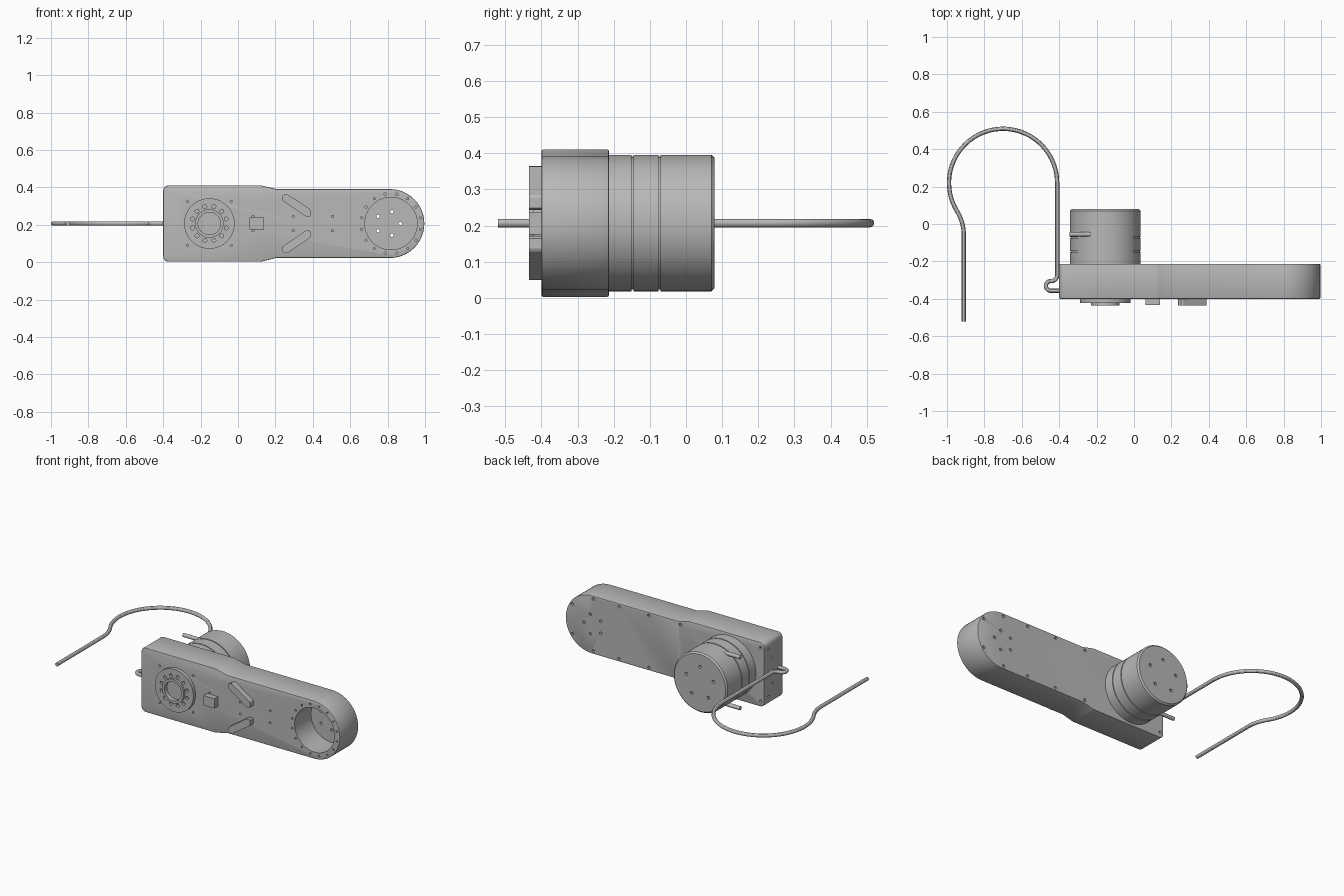
import bpy, bmesh
from math import sin, cos, pi, radians, acos
from mathutils import Matrix, Vector

if "Cube" in bpy.data.objects:
    bpy.data.objects.remove(bpy.data.objects["Cube"])

grey = bpy.data.materials.new("plain_grey")
grey.use_nodes = True
grey.diffuse_color = (0.48, 0.48, 0.48, 1)
grey.node_tree.nodes["Principled BSDF"].inputs["Base Color"].default_value = (0.48, 0.48, 0.48, 1)

MID = 0.207                 # height of the main axis
FRONT, BACK = -0.40, -0.213  # arm housing faces
MOTOR_X, END_X = -0.153, 0.812


def activate(ob):
    bpy.ops.object.select_all(action='DESELECT')
    ob.select_set(True)
    bpy.context.view_layer.objects.active = ob


def make(name, bm):
    bmesh.ops.recalc_face_normals(bm, faces=bm.faces)
    me = bpy.data.meshes.new(name)
    bm.to_mesh(me)
    bm.free()
    ob = bpy.data.objects.new(name, me)
    bpy.context.collection.objects.link(ob)
    me.materials.append(grey)
    return ob


def smooth(ob):
    activate(ob)
    bpy.ops.object.shade_smooth_by_angle(angle=radians(30))


def arc(cx, cy, r, a0, a1, n):
    return [(cx + r * cos(radians(a0 + (a1 - a0) * i / n)),
             cy + r * sin(radians(a0 + (a1 - a0) * i / n))) for i in range(n + 1)]


def prism(name, outline, y0, y1):
    bm = bmesh.new()
    face = bm.faces.new([bm.verts.new((x, y0, z)) for x, z in outline])
    ext = bmesh.ops.extrude_face_region(bm, geom=[face])["geom"]
    verts = [v for v in ext if isinstance(v, bmesh.types.BMVert)]
    bmesh.ops.translate(bm, verts=verts, vec=(0, y1 - y0, 0))
    return make(name, bm)


def lathe(name, profile, x, steps=72):
    # profile of (radius, y) turned about the y axis
    bm = bmesh.new()
    vs = [bm.verts.new((r, y, 0)) for r, y in profile]
    es = [bm.edges.new(p) for p in zip(vs, vs[1:])]
    bmesh.ops.spin(bm, geom=vs + es, cent=(0, 0, 0), axis=(0, 1, 0),
                   angle=2 * pi, steps=steps, use_duplicate=False)
    bmesh.ops.remove_doubles(bm, verts=bm.verts, dist=1e-5)
    bmesh.ops.translate(bm, verts=bm.verts, vec=(x, 0, MID))
    return make(name, bm)


def add_rod(bm, start, end, r, seg=14):
    a, b = Vector(start), Vector(end)
    rot = (b - a).to_track_quat('Z', 'Y').to_matrix().to_4x4()
    bmesh.ops.create_cone(bm, cap_ends=True, segments=seg, radius1=r, radius2=r,
                          depth=(b - a).length, matrix=Matrix.Translation((a + b) / 2) @ rot)


def drill(ob, rods):
    # rods: (start, end, radius, segments), none overlapping
    bm = bmesh.new()
    for rod in rods:
        add_rod(bm, *rod)
    cutter = make("cutter", bm)
    cutter.hide_render = True
    mod = ob.modifiers.new("holes", 'BOOLEAN')
    mod.operation, mod.solver, mod.object = 'DIFFERENCE', 'EXACT', cutter
    activate(ob)
    bpy.ops.object.modifier_apply(modifier=mod.name)
    bpy.data.objects.remove(cutter)


def hole(x, z, y0, y1, r=0.007, seg=12):
    return ((x, y0, z), (x, y1, z), r, seg)


def ring(cx, radius, count, start=0):
    return [(cx + radius * cos(start + 2 * pi * i / count),
             MID + radius * sin(start + 2 * pi * i / count)) for i in range(count)]


# Arm housing: upper half outline, mirrored below
half = arc(END_X, 0, 0.184, 0, 90, 28)
half += [(0.205, 0.184)] + arc(0.12, 0.174, 0.03, 72, 90, 4) + arc(-0.37, 0.174, 0.03, 90, 180, 8)
outline = [(x, MID + z) for x, z in half] + [(x, MID - z) for x, z in reversed(half[1:])]
housing = prism("arm_housing", outline, FRONT, BACK)
bev = housing.modifiers.new("edge", 'BEVEL')
bev.width, bev.segments, bev.limit_method, bev.angle_limit = 0.005, 2, 'ANGLE', radians(50)
activate(housing)
bpy.ops.object.modifier_apply(modifier=bev.name)

# Open round pocket at the far end
drill(housing, [hole(END_X + 0.006, MID, FRONT - 0.05, -0.235, 0.14, 72)])

# Small screw holes on front, back and side
front_spots = ring(END_X + 0.006, 0.16, 16, pi / 16)
back_spots = []
for s in (-1, 1):
    front_spots += [(MOTOR_X + dx, MID + s * 0.117) for dx in (-0.117, 0.117)]
    front_spots += [(x, MID + s * 0.038) for x in (0.08, 0.295, 0.505)]
    back_spots += [(x, MID + s * 0.165) for x in (0.19, 0.41, 0.62, 0.8)]
    back_spots += [(END_X + 0.137, MID + s * 0.095), (-0.375, MID + s * 0.17)]
holes = [hole(x, z, FRONT - 0.02, FRONT + 0.02, 0.006) for x, z in front_spots]
holes += [hole(x, z, BACK - 0.015, BACK + 0.02, 0.009) for x, z in back_spots]
holes += [hole(x, z, -0.26, BACK + 0.02, 0.009) for x, z in ring(0.802, 0.066, 5)]
holes += [((-0.42, y, MID + s * h), (-0.385, y, MID + s * h), 0.007, 12)
          for s in (-1, 1) for y, h in ((-0.26, 0.15), (-0.30, 0.08))]
drill(housing, holes)
smooth(housing)

# Motor can with grooves and chamfered end
R, G = 0.189, 0.184
profile = [(0, BACK - 0.01), (R, BACK - 0.01)]
for y in (-0.148, -0.073):
    profile += [(R, y - 0.003), (G, y - 0.003), (G, y + 0.003), (R, y + 0.003)]
profile += [(R, 0.07), (R - 0.009, 0.079), (0, 0.079)]
motor = lathe("motor_can", profile, MOTOR_X, 96)
drill(motor, [hole(x, z, 0.05, 0.1, 0.01) for x, z in ring(MOTOR_X, 0.1, 5, pi / 2)])
smooth(motor)

# Cable stubs on the motor
for name, s in (("upper_stub", 1), ("lower_stub", -1)):
    bm = bmesh.new()
    z = MID + s * 0.162
    add_rod(bm, (-0.345, -0.055, z), (-0.2, -0.055, z), 0.012, 20)
    smooth(make(name, bm))

# Output hub with raised ring and bolt circle
hub = lathe("output_hub", [(0, -0.39), (0.135, -0.39), (0.135, -0.422), (0.076, -0.422),
                           (0.076, -0.435), (0.06, -0.435), (0.06, -0.408), (0, -0.408)], MOTOR_X)
drill(hub, [hole(x, z, -0.45, -0.404, 0.0105, 16) for x, z in ring(MOTOR_X, 0.093, 12, pi / 12)])
smooth(hub)

# Small block and the two slanted stops
block = prism("front_block", [(0.062, 0.176), (0.138, 0.176), (0.138, 0.238), (0.062, 0.238)],
              -0.39, -0.434)
stop = [(0.234, 0.138), (0.238, 0.15), (0.252, 0.158), (0.265, 0.156), (0.384, 0.078),
        (0.388, 0.07), (0.388, 0.042), (0.38, 0.036), (0.362, 0.038), (0.24, 0.122)]
for name, s in (("upper_stop", 1), ("lower_stop", -1)):
    prism(name, [(x, MID + s * z) for x, z in stop], -0.39, -0.435)

# Bent cable: straight tail, S bend, big loop, straight run, small hook into the housing
bend, loop = 0.25, 0.289
lx, ly, tail_x = -0.70, 0.22, -0.91
cx = tail_x - bend
turn = acos((lx - cx) / (loop + bend))
cy = ly - (loop + bend) * sin(turn)
deg = turn * 180 / pi
path = [(tail_x, -0.52)]
path += arc(cx, cy, bend, 0, deg, 10)
path += arc(lx, ly, loop, 180 + deg, 0, 56)[1:]
path += arc(-0.441, -0.275, 0.03, 0, -90, 8)
path += arc(-0.445, -0.331, 0.026, 90, 270, 14)
path += [(-0.39, -0.357)]
curve = bpy.data.curves.new("cable", 'CURVE')
curve.dimensions = '3D'
curve.bevel_depth, curve.bevel_resolution, curve.use_fill_caps = 0.0115, 4, True
spline = curve.splines.new('POLY')
spline.points.add(len(path) - 1)
for p, (x, y) in zip(spline.points, path):
    p.co = (x, y, MID, 1)
cable = bpy.data.objects.new("cable", curve)
bpy.context.collection.objects.link(cable)
curve.materials.append(grey)
activate(cable)
bpy.ops.object.convert(target='MESH')
smooth(bpy.context.view_layer.objects.active)
